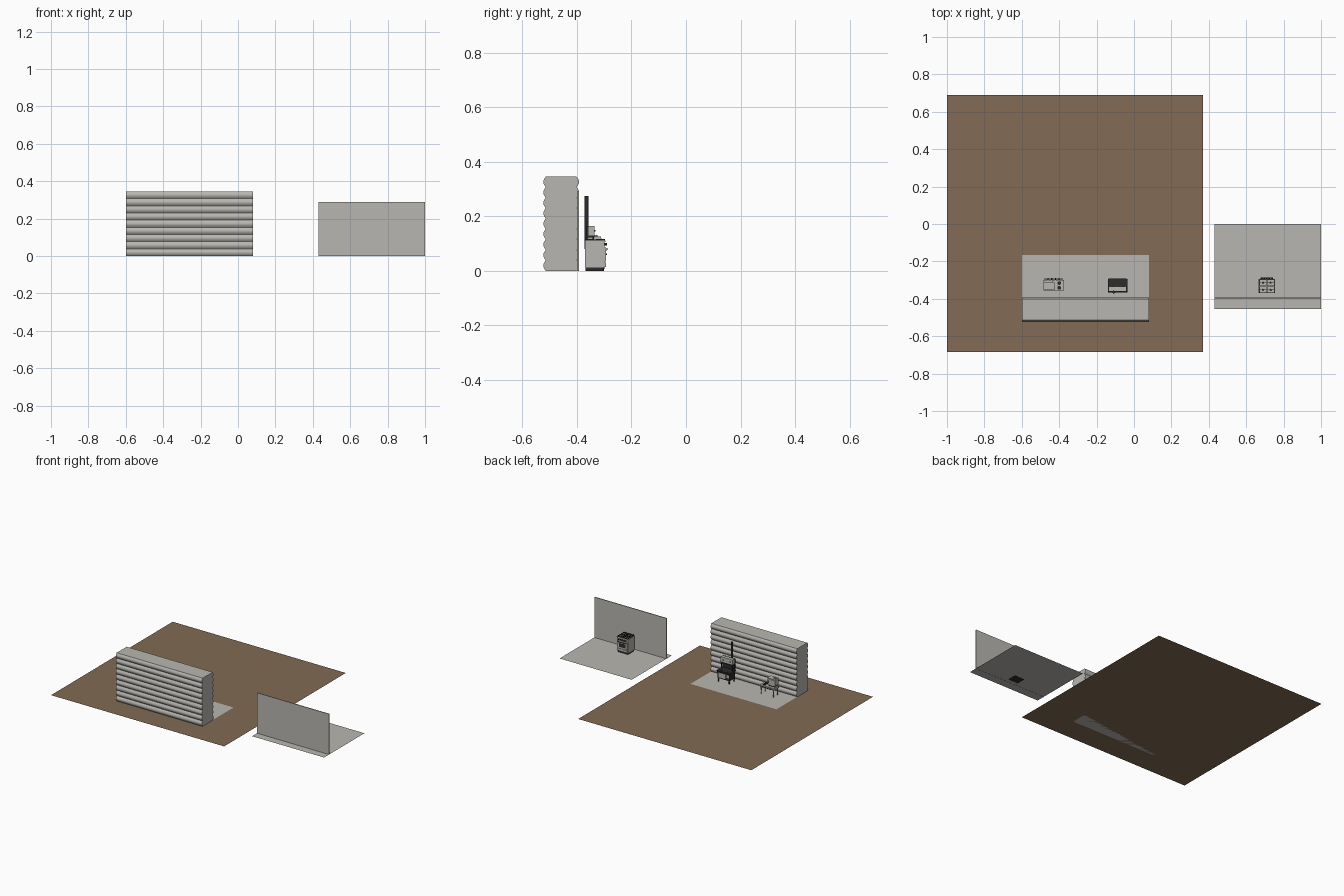
import bpy, bmesh, math
from mathutils import Matrix, Vector

cube = bpy.data.objects.get("Cube")
if cube:
    bpy.data.objects.remove(cube)


def material(name, r, g, b):
    m = bpy.data.materials.new(name)
    m.use_nodes = True
    m.diffuse_color = (r, g, b, 1)
    bsdf = m.node_tree.nodes["Principled BSDF"]
    bsdf.inputs["Base Color"].default_value = (r, g, b, 1)
    bsdf.inputs["Roughness"].default_value = 0.8
    return m


GREY = material("light grey", 0.48, 0.47, 0.44)
EARTH = material("earth brown", 0.225, 0.145, 0.09)
IRON = material("cast iron", 0.025, 0.025, 0.025)


def finish(name, bm, mat, smooth=False):
    bmesh.ops.recalc_face_normals(bm, faces=bm.faces)
    me = bpy.data.meshes.new(name)
    bm.to_mesh(me)
    bm.free()
    me.materials.append(mat)
    ob = bpy.data.objects.new(name, me)
    bpy.context.collection.objects.link(ob)
    if smooth:
        bpy.ops.object.select_all(action='DESELECT')
        ob.select_set(True)
        bpy.context.view_layer.objects.active = ob
        bpy.ops.object.shade_smooth_by_angle(angle=math.radians(35))
    return ob


def box(name, x0, x1, y0, y1, z0, z1, mat):
    bm = bmesh.new()
    mid = Vector((x0 + x1, y0 + y1, z0 + z1)) / 2
    size = Matrix.Diagonal((x1 - x0, y1 - y0, z1 - z0, 1))
    bmesh.ops.create_cube(bm, size=1, matrix=Matrix.Translation(mid) @ size)
    return finish(name, bm, mat)


def sheet(name, x0, x1, y0, y1, z, mat):
    bm = bmesh.new()
    bm.faces.new([bm.verts.new(p) for p in
                  ((x0, y0, z), (x1, y0, z), (x1, y1, z), (x0, y1, z))])
    return finish(name, bm, mat)


def rod(name, a, b, r, mat, r2=None, sides=12):
    a, b = Vector(a), Vector(b)
    d = b - a
    bm = bmesh.new()
    turn = d.to_track_quat('Z', 'Y').to_matrix().to_4x4()
    bmesh.ops.create_cone(bm, cap_ends=True, segments=sides, radius1=r,
                          radius2=r if r2 is None else r2, depth=d.length,
                          matrix=Matrix.Translation((a + b) / 2) @ turn)
    return finish(name, bm, mat, True)


def legs(name, x0, x1, y0, y1, z, r, mat):
    for x in (x0, x1):
        for y in (y0, y1):
            rod(name, (x, y, 0), (x, y, z), r * 0.6, mat, r)


# Ground and floors
sheet("ground", -1, 0.37, -0.685, 0.69, 0, EARTH)
sheet("cabin_floor", -0.6, 0.08, -0.515, -0.165, 0.002, GREY)
sheet("kitchen_floor", 0.43, 1, -0.455, 0, 0.001, GREY)
box("kitchen_wall", 0.43, 1, -0.399, -0.393, 0, 0.29, GREY)

# Log wall: scalloped cross-section pulled along x
logs, steps, bulge, height = 9, 8, 0.009, 0.345
back = [(-0.401 + bulge * math.sin(math.pi * (i % steps) / steps),
         height * i / (logs * steps)) for i in range(logs * steps + 1)]
front = [(-0.915 - y, z) for y, z in reversed(back)]
bm = bmesh.new()
end = bm.faces.new([bm.verts.new((-0.6, y, z)) for y, z in back + front])
pulled = bmesh.ops.extrude_face_region(bm, geom=[end], use_keep_orig=True)
bmesh.ops.translate(bm, vec=(0.68, 0, 0),
                    verts=[g for g in pulled["geom"] if isinstance(g, bmesh.types.BMVert)])
finish("log_wall", bm, GREY, True)

# Wood stove
legs("wood_stove_leg", -0.13, -0.045, -0.358, -0.303, 0.03, 0.005, IRON)
box("wood_stove_body", -0.135, -0.04, -0.362, -0.3, 0.026, 0.076, IRON)
box("wood_stove_top", -0.14, -0.035, -0.366, -0.295, 0.076, 0.082, IRON)
box("wood_stove_oven_door", -0.105, -0.05, -0.3, -0.297, 0.034, 0.068, GREY)
box("wood_stove_fire_door", -0.131, -0.111, -0.3, -0.297, 0.046, 0.068, GREY)
rod("wood_stove_rail", (-0.135, -0.293, 0.074), (-0.04, -0.293, 0.074), 0.002, IRON)
box("wood_stove_back", -0.135, -0.04, -0.364, -0.358, 0.08, 0.165, IRON)
box("warming_shelf", -0.137, -0.038, -0.36, -0.335, 0.122, 0.13, IRON)
box("warming_cupboard", -0.135, -0.04, -0.357, -0.335, 0.13, 0.165, GREY)
for x in (-0.131, -0.044):
    rod("shelf_bracket", (x, -0.34, 0.08), (x, -0.34, 0.124), 0.003, IRON)
for x in (-0.115, -0.06):
    rod("stove_lid", (x, -0.318, 0.081), (x, -0.318, 0.084), 0.012, IRON, sides=20)
    rod("cupboard_knob", (x, -0.336, 0.147), (x, -0.331, 0.147), 0.003, IRON)
rod("chimney", (-0.109, -0.364, 0.08), (-0.109, -0.364, 0.275), 0.0075, IRON, sides=20)

# Early gas stove on legs with a raised oven
legs("gas_stove_leg", -0.478, -0.382, -0.35, -0.305, 0.055, 0.004, GREY)
box("gas_stove_table", -0.485, -0.375, -0.356, -0.3, 0.052, 0.068, GREY)
box("gas_stove_oven", -0.484, -0.425, -0.354, -0.312, 0.078, 0.125, GREY)
box("gas_stove_oven_foot", -0.476, -0.433, -0.348, -0.318, 0.066, 0.08, IRON)
box("gas_oven_door", -0.479, -0.43, -0.312, -0.309, 0.083, 0.12, GREY)
rod("gas_oven_handle", (-0.436, -0.306, 0.092), (-0.436, -0.306, 0.11), 0.002, IRON)
rod("gas_oven_vent", (-0.47, -0.333, 0.125), (-0.47, -0.333, 0.132), 0.008, GREY)
for y in (-0.341, -0.316):
    rod("gas_burner", (-0.4, y, 0.068), (-0.4, y, 0.073), 0.01, IRON, sides=20)
rod("gas_pipe", (-0.48, -0.294, 0.06), (-0.38, -0.294, 0.06), 0.002, GREY)
for i in range(4):
    rod("gas_tap", (-0.46 + i * 0.02, -0.3, 0.06),
        (-0.46 + i * 0.02, -0.289, 0.06), 0.003, IRON)

# Modern range
box("range_plinth", 0.67, 0.75, -0.368, -0.302, 0, 0.012, IRON)
box("range_body", 0.667, 0.753, -0.37, -0.298, 0.012, 0.108, GREY)
box("range_hob", 0.665, 0.755, -0.37, -0.295, 0.106, 0.111, GREY)
box("range_door", 0.672, 0.748, -0.298, -0.294, 0.034, 0.086, GREY)
box("range_window", 0.684, 0.736, -0.294, -0.293, 0.044, 0.07, IRON)
box("range_drawer", 0.672, 0.748, -0.298, -0.294, 0.014, 0.031, GREY)
rod("range_handle", (0.676, -0.288, 0.08), (0.744, -0.288, 0.08), 0.0022, IRON)
for x in (0.679, 0.741):
    rod("handle_post", (x, -0.295, 0.08), (x, -0.288, 0.08), 0.002, IRON)
for i in range(5):
    x = 0.682 + i * 0.014
    rod("range_knob", (x, -0.298, 0.097), (x, -0.289, 0.097), 0.004, IRON)

# Square grates over the four burners
for cx in (0.689, 0.731):
    for cy in (-0.352, -0.314):
        rod("range_burner", (cx, cy, 0.111), (cx, cy, 0.114), 0.006, IRON, sides=16)
        for s in (-1, 1):
            ex, ey = cx + s * 0.018, cy + s * 0.016
            box("grate_side", ex - 0.0015, ex + 0.0015, cy - 0.017, cy + 0.017,
                0.111, 0.117, IRON)
            box("grate_end", cx - 0.019, cx + 0.019, ey - 0.0015, ey + 0.0015,
                0.111, 0.117, IRON)
            box("grate_finger", min(cx + s * 0.007, ex), max(cx + s * 0.007, ex),
                cy - 0.001, cy + 0.001, 0.114, 0.117, IRON)
